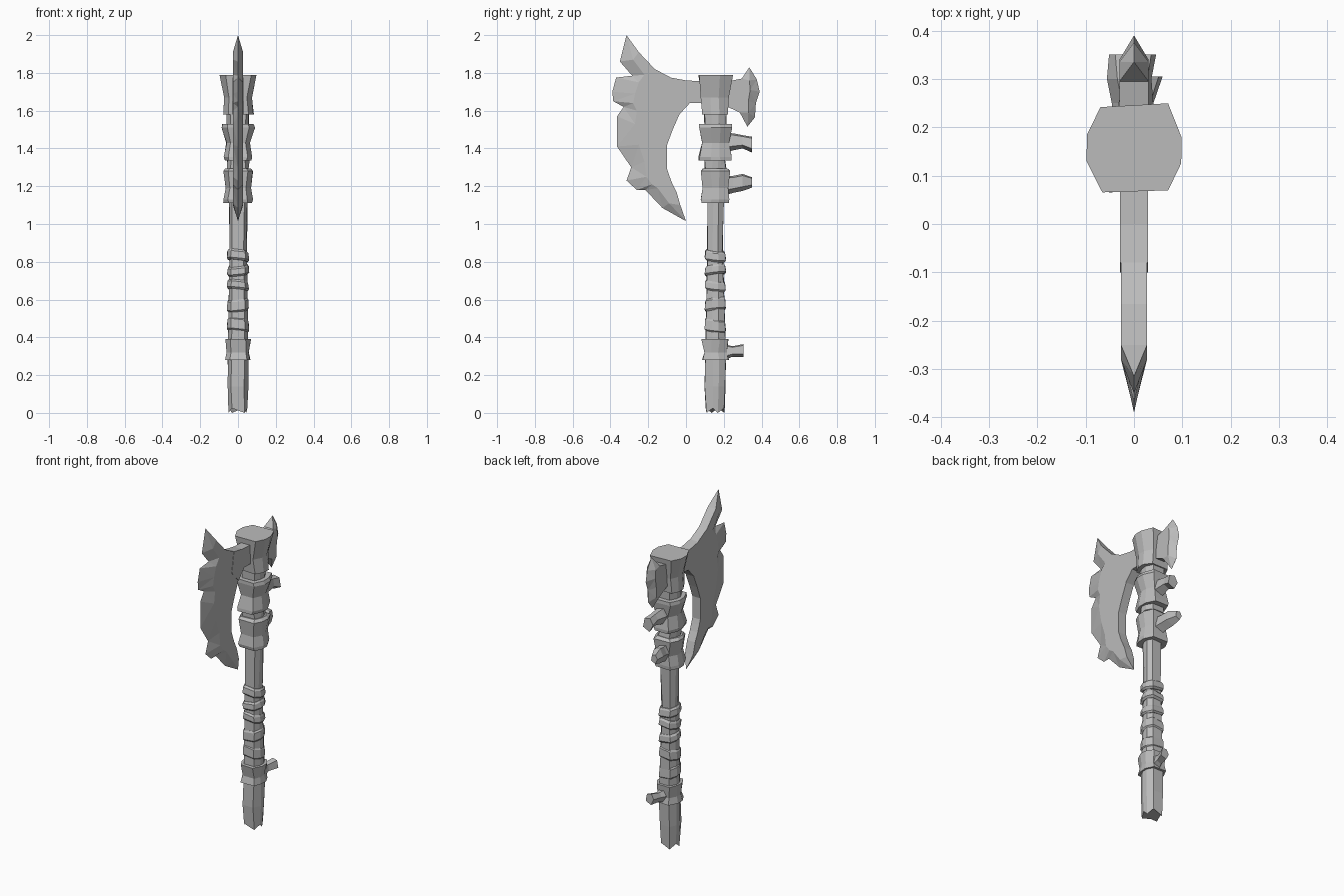
import bpy
import bmesh
import random
from mathutils import Vector, Matrix

random.seed(4)
cube = bpy.data.objects.get("Cube")
if cube:
    bpy.data.objects.remove(cube, do_unlink=True)

stone = bpy.data.materials.new("stone grey")
stone.use_nodes = True
colour = (0.5, 0.5, 0.5, 1)
stone.diffuse_color = colour
stone.node_tree.nodes["Principled BSDF"].inputs["Base Color"].default_value = colour

HAFT_Y = 0.155


def finish(name, bm):
    """Turn a bmesh into a flat shaded object."""
    bmesh.ops.recalc_face_normals(bm, faces=bm.faces)
    mesh = bpy.data.meshes.new(name)
    bm.to_mesh(mesh)
    bm.free()
    mesh.materials.append(stone)
    obj = bpy.data.objects.new(name, mesh)
    bpy.context.collection.objects.link(obj)
    return obj


def skin(bm, rings):
    """Bridge closed rings of vertices and cap both ends."""
    count = len(rings[0])
    for low, high in zip(rings, rings[1:]):
        for i in range(count):
            j = (i + 1) % count
            bm.faces.new((low[i], low[j], high[j], high[i]))
    bm.faces.new(rings[0])
    bm.faces.new(rings[-1])


# Eight sided cross-section, wide across the front and back
corner = [(1, .3), (.66, 1)]
section = (corner + [(-x, y) for x, y in reversed(corner)]
           + [(-x, -y) for x, y in corner] + [(x, -y) for x, y in reversed(corner)])


def column(name, rows, jitter=0.004, tilt=0.0, jag=0.0):
    """Upright faceted part; each row is height, half width, half depth."""
    bm = bmesh.new()
    rings = []
    for level, (z, rx, ry) in enumerate(rows):
        ring = []
        for i, (x, y) in enumerate(section):
            wobble = random.uniform(-jitter, jitter)
            lift = tilt * (x + y)
            if level == 0:
                lift += jag * (i % 2)
            ring.append(bm.verts.new((x * rx + wobble, HAFT_Y + y * ry + wobble, z + lift)))
        rings.append(ring)
    skin(bm, rings)
    return finish(name, bm)


def blade(name, top, rows, bottom, thick):
    """Wedge with a sharp edge; each row is edge, bevel line and back."""
    bm = bmesh.new()
    new = lambda x, p: bm.verts.new((x, p[0], p[1]))
    rings = []
    for edge, bevel, back in rows:
        rings.append([new(0, edge), new(thick, bevel), new(thick, back),
                      new(-thick, back), new(-thick, bevel)])
    for ring, tip in ((rings[0], new(0, top)), (rings[-1], new(0, bottom))):
        for a, b in zip(ring, ring[1:] + ring[:1]):
            bm.faces.new((tip, a, b))
    for high, low in zip(rings, rings[1:]):
        for i in range(len(high)):
            j = (i + 1) % len(high)
            bm.faces.new((high[i], high[j], low[j], low[i]))
    bmesh.ops.triangulate(bm, faces=bm.faces)
    return finish(name, bm)


def spike(name, path, shift):
    """Blunt bent thorn; each path point is depth, height, half size."""
    bm = bmesh.new()
    rings = []
    for step, (y, z, r) in enumerate(path):
        x = shift * step / (len(path) - 1)
        shape = [(1, -.5), (.7, .8), (-.4, 1), (-1, .1), (-.3, -1)]
        rings.append([bm.verts.new((x + a * r * .8, y, z + b * r)) for a, b in shape])
    skin(bm, rings)
    return finish(name, bm)


# Haft with a broken lower end
column("haft", [(0, .047, .05), (.14, .052, .054), (.3, .052, .054),
                (.86, .045, .04), (1.12, .047, .043), (1.62, .06, .06)], jag=.025)

# Grip wraps, tilted alternately
for n, (z, h) in enumerate([(.43, .07), (.54, .065), (.65, .05), (.73, .05), (.805, .055)]):
    slope = .006 if n % 2 else -.006
    column(f"grip_wrap_{n + 1}", [(z, .05, .047), (z + .01, .058, .056),
                                  (z + h - .01, .055, .053), (z + h, .048, .045)],
           tilt=slope, jitter=.002)

# Collars along the haft
column("lower_collar", [(.28, .066, .07), (.32, .06, .06), (.39, .066, .071)])
column("middle_collar", [(1.11, .077, .074), (1.13, .077, .074), (1.19, .066, .066),
                         (1.28, .08, .076), (1.295, .064, .062)])
column("upper_collar", [(1.335, .068, .085), (1.355, .072, .086), (1.43, .06, .07),
                        (1.51, .088, .086), (1.53, .084, .084)])
column("collar_gap_ring", [(1.295, .058, .055), (1.335, .058, .055)])

# Flared head block
column("head_block", [(1.58, .083, .07), (1.67, .077, .074), (1.79, .1, .09)], jitter=.005)

# Thorns on the back of the collars
spike("upper_spike", [(.18, 1.43, .055), (.25, 1.435, .045), (.3, 1.435, .035), (.35, 1.42, .042)], .012)
spike("middle_spike", [(.18, 1.2, .055), (.25, 1.21, .045), (.3, 1.22, .045), (.35, 1.22, .027)], -.03)
spike("lower_spike", [(.18, .32, .05), (.245, .325, .028), (.305, .33, .034)], .032)

# Main blade
blade("main_blade", (-.315, 2), [
    ((-.35, 1.86), (-.28, 1.87), (-.25, 1.91)),
    ((-.285, 1.785), (-.22, 1.79), (-.165, 1.82)),
    ((-.37, 1.775), (-.25, 1.75), (-.08, 1.775)),
    ((-.39, 1.7), (-.27, 1.69), (-.02, 1.7)),
    ((-.385, 1.65), (-.28, 1.64), (.0, 1.64)),
    ((-.33, 1.62), (-.26, 1.6), (-.035, 1.58)),
    ((-.365, 1.57), (-.27, 1.53), (-.07, 1.5)),
    ((-.365, 1.41), (-.25, 1.42), (-.1, 1.42)),
    ((-.29, 1.3), (-.22, 1.33), (-.1, 1.29)),
    ((-.315, 1.23), (-.21, 1.25), (-.09, 1.26)),
    ((-.26, 1.18), (-.18, 1.21), (-.075, 1.22)),
    ((-.215, 1.18), (-.15, 1.19), (-.05, 1.17)),
    ((-.125, 1.085), (-.09, 1.11), (-.03, 1.1)),
], (0, 1.015), .027)

# Small rear blade
blade("rear_blade", (.335, 1.83), [
    ((.375, 1.765), (.335, 1.76), (.295, 1.77)),
    ((.39, 1.7), (.34, 1.71), (.2, 1.75)),
    ((.37, 1.64), (.33, 1.65), (.2, 1.63)),
    ((.365, 1.565), (.33, 1.59), (.285, 1.59)),
], (.325, 1.515), .03)

# Arm joining the main blade to the head block
bm = bmesh.new()
outline = [(-.08, 1.775), (0, 1.76), (.1, 1.755), (.1, 1.64), (.02, 1.64), (-.035, 1.58), (-.1, 1.65)]
skin(bm, [[bm.verts.new((x, y, z)) for y, z in outline] for x in (-.029, .029)])
finish("blade_arm", bm)
